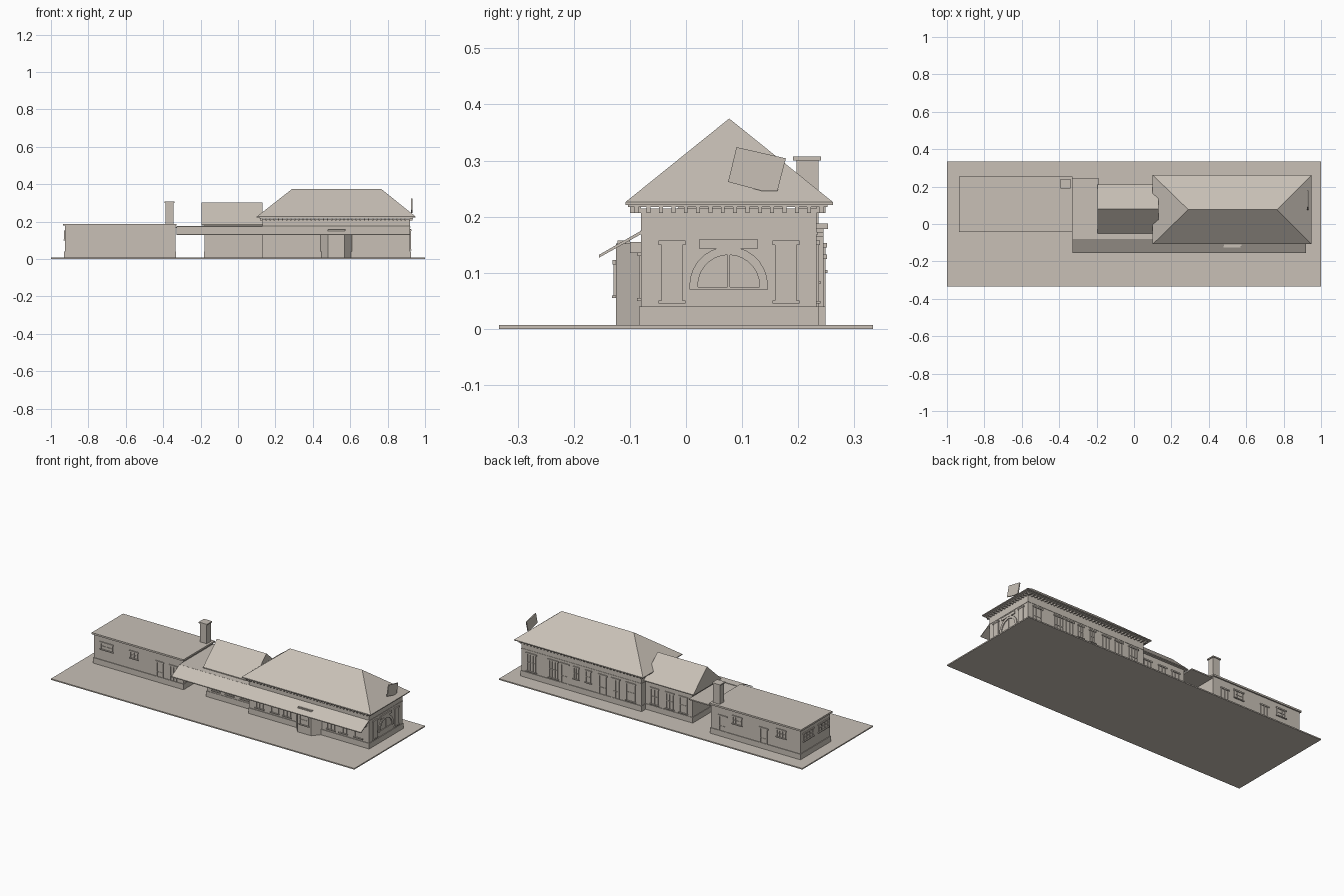
import bpy, bmesh, math
from mathutils import Vector

if "Cube" in bpy.data.objects:
    bpy.data.objects.remove(bpy.data.objects["Cube"], do_unlink=True)

stone = bpy.data.materials.new("warm grey stone")
stone.use_nodes = True
colour = (0.58, 0.53, 0.47, 1)
stone.diffuse_color = colour
stone.node_tree.nodes["Principled BSDF"].inputs["Base Color"].default_value = colour

GROUND = 0.007


def finish(name, bm):
    bmesh.ops.recalc_face_normals(bm, faces=bm.faces)
    mesh = bpy.data.meshes.new(name)
    bm.to_mesh(mesh)
    bm.free()
    mesh.materials.append(stone)
    obj = bpy.data.objects.new(name, mesh)
    bpy.context.scene.collection.objects.link(obj)
    return obj


def add_box(bm, x0, x1, y0, y1, z0, z1):
    verts = bmesh.ops.create_cube(bm, size=1)["verts"]
    for v in verts:
        v.co = Vector((x0 if v.co.x < 0 else x1,
                       y0 if v.co.y < 0 else y1,
                       z0 if v.co.z < 0 else z1))


def boxes(name, items):
    bm = bmesh.new()
    for item in items:
        add_box(bm, *item)
    return finish(name, bm)


def box(name, *size):
    return boxes(name, [size])


def prism(name, outline, offset):
    """Extrude a closed outline along an offset."""
    bm = bmesh.new()
    face = bm.faces.new([bm.verts.new(p) for p in outline])
    moved = bmesh.ops.extrude_face_region(bm, geom=[face])["geom"]
    bmesh.ops.translate(bm, vec=offset,
                        verts=[g for g in moved if isinstance(g, bmesh.types.BMVert)])
    return finish(name, bm)


def on_wall(wall, a0, a1, z0, z1, depth=0.004):
    """Box standing proud of a wall given as (axis, position, outward sign)."""
    axis, pos, sign = wall
    d0, d1 = sorted((pos - sign * 0.002, pos + sign * depth))
    if axis == "y":
        return (a0, a1, d0, d1, z0, z1)
    return (d0, d1, a0, a1, z0, z1)


def opening(name, wall, centre, width, z0, z1, bars=1, sill=True):
    """Raised frame with glazing bars, lintel and sill."""
    a, b, t = centre - width / 2, centre + width / 2, 0.005
    parts = [on_wall(wall, a, a + t, z0, z1), on_wall(wall, b - t, b, z0, z1),
             on_wall(wall, a - t, b + t, z1, z1 + 0.008, 0.006)]
    for i in range(bars):
        m = a + width * (i + 1) / (bars + 1)
        parts.append(on_wall(wall, m - 0.0015, m + 0.0015, z0, z1, 0.003))
    zm = (z0 + z1) / 2
    parts.append(on_wall(wall, a, b, zm - 0.0015, zm + 0.0015, 0.003))
    if sill:
        parts.append(on_wall(wall, a - t, b + t, z0 - 0.005, z0, 0.007))
    boxes(name, parts)


# Ground slab
box("ground_slab", -1, 1, -0.333, 0.333, 0, GROUND)

# Main hall: walls, plinth, string course, eaves
box("main_walls", 0.13, 0.92, -0.08, 0.233, GROUND, 0.215)
box("main_plinth", 0.127, 0.924, -0.084, 0.237, GROUND, 0.04)
box("main_string_course", 0.128, 0.922, -0.082, 0.235, 0.168, 0.173)
box("main_eaves_slab", 0.115, 0.935, -0.103, 0.252, 0.217, 0.225)

# Row of brackets under the eaves
brackets = []
for i in range(37):
    x = 0.125 + i * 0.0219
    brackets += [(x, x + 0.007, -0.1, -0.08, 0.207, 0.218),
                 (x, x + 0.007, 0.233, 0.249, 0.207, 0.218)]
for i in range(16):
    y = -0.092 + i * 0.022
    brackets += [(0.92, 0.933, y, y + 0.007, 0.207, 0.218),
                 (0.117, 0.13, y, y + 0.007, 0.207, 0.218)]
boxes("eaves_brackets", brackets)

# Hipped roof
bm = bmesh.new()
corners = [(0.1, -0.108), (0.95, -0.108), (0.95, 0.262), (0.1, 0.262)]
low = [bm.verts.new((x, y, 0.221)) for x, y in corners]
eave = [bm.verts.new((x, y, 0.226)) for x, y in corners]
west, east = bm.verts.new((0.29, 0.077, 0.375)), bm.verts.new((0.765, 0.077, 0.375))
bm.faces.new(low)
for i in range(4):
    j = (i + 1) % 4
    bm.faces.new((low[i], low[j], eave[j], eave[i]))
for loop in ((eave[0], eave[1], east, west), (eave[1], eave[2], east),
             (eave[2], eave[3], west, east), (eave[3], eave[0], west)):
    bm.faces.new(loop)
finish("hipped_roof", bm)

# Middle wing with gabled roof
box("middle_walls", -0.18, 0.13, -0.035, 0.195, GROUND, 0.185)
box("middle_plinth", -0.183, 0.13, -0.038, 0.198, GROUND, 0.04)
prism("middle_gable_roof", [(-0.195, -0.05, 0.178), (-0.195, 0.21, 0.178),
                            (-0.195, 0.21, 0.183), (-0.195, 0.08, 0.302),
                            (-0.195, -0.05, 0.183)], (0.327, 0, 0))

# Low wing, its flat roof and chimney
box("low_wing_walls", -0.925, -0.335, -0.035, 0.245, GROUND, 0.18)
box("low_wing_plinth", -0.929, -0.332, -0.039, 0.249, GROUND, 0.04)
box("low_wing_roof", -0.935, -0.33, -0.042, 0.253, 0.178, 0.188)
boxes("chimney", [(-0.388, -0.344, 0.197, 0.236, 0.17, 0.3),
                  (-0.393, -0.339, 0.191, 0.241, 0.3, 0.307)])

# Open passage roof
box("passage_roof", -0.333, -0.19, -0.035, 0.245, 0.165, 0.172)

# Platform awning with flat deck behind it
prism("awning", [(-0.33, -0.155, 0.127), (-0.33, -0.155, 0.132),
                 (-0.33, -0.08, 0.175), (-0.33, -0.08, 0.169)], (1.25, 0, 0))
box("awning_deck", -0.33, 0.13, -0.081, -0.034, 0.168, 0.175)
struts = []
for i in range(6):
    x = 0.16 + i * 0.148
    if not 0.43 < x < 0.62:
        struts.append((x, x + 0.005, -0.1, -0.08, 0.135, 0.155))
boxes("awning_brackets", struts)

# Bay window on the platform side
prism("bay_window", [(0.44, -0.078, GROUND), (0.48, -0.125, GROUND),
                     (0.57, -0.125, GROUND), (0.61, -0.078, GROUND)],
      (0, 0, 0.145))
box("bay_top_trim", 0.48, 0.575, -0.122, -0.1, 0.15, 0.158)

# Walls that carry openings
main_front, main_back = ("y", -0.08, -1), ("y", 0.233, 1)
main_east = ("x", 0.92, 1)
mid_front, mid_back = ("y", -0.035, -1), ("y", 0.195, 1)
low_front, low_back = ("y", -0.035, -1), ("y", 0.245, 1)
low_west = ("x", -0.925, -1)

# Main hall openings
for x in (0.2, 0.3, 0.38, 0.67, 0.75, 0.85):
    opening("platform_window", main_front, x, 0.05, 0.055, 0.13)
opening("bay_glazing", ("y", -0.125, -1), 0.525, 0.06, 0.06, 0.115)
for x in (0.2, 0.71, 0.855):
    opening("street_window", main_back, x, 0.06, 0.05, 0.15, 2)
for x in (0.48, 0.56):
    opening("small_street_window", main_back, x, 0.035, 0.085, 0.15)
for x in (0.3, 0.385, 0.635):
    opening("street_door", main_back, x, 0.05, 0.01, 0.15, 1, False)

# Middle wing openings
for x in (-0.12, -0.03, 0.07):
    opening("middle_front_window", mid_front, x, 0.05, 0.055, 0.13)
    opening("middle_back_window", mid_back, x, 0.05, 0.05, 0.14)

# Low wing openings
for x, w in ((-0.84, 0.08), (-0.66, 0.05)):
    opening("low_front_window", low_front, x, w, 0.105, 0.14)
for x in (-0.49, -0.4):
    opening("low_front_door", low_front, x, 0.045, 0.01, 0.125, 1, False)
for x in (-0.51, -0.8):
    opening("low_back_window", low_back, x, 0.06, 0.105, 0.145, 2)
for x in (-0.415, -0.685):
    opening("low_back_door", low_back, x, 0.05, 0.01, 0.125, 1, False)
for y in (0.03, 0.17):
    opening("low_end_window", low_west, y, 0.09, 0.105, 0.145, 2)

# End wall pilasters
pilasters = []
for y in (-0.025, 0.178):
    pilasters += [on_wall(main_east, y - 0.019, y + 0.019, 0.05, 0.15, 0.005),
                  on_wall(main_east, y - 0.024, y + 0.024, 0.15, 0.158, 0.007),
                  on_wall(main_east, y - 0.024, y + 0.024, 0.045, 0.051, 0.007)]
pilasters.append(on_wall(main_east, 0.023, 0.128, 0.143, 0.159, 0.006))
boxes("end_pilasters", pilasters)

# Arched window surround on the end wall
STEPS = 14


def arc(radius, z):
    return [(0.918, 0.076 + radius * math.cos(math.pi * i / STEPS),
             z + radius * math.sin(math.pi * i / STEPS)) for i in range(STEPS + 1)]


outer = [(0.918, 0.146, 0.07)] + arc(0.07, 0.077) + [(0.918, 0.006, 0.07)]
inner = [(0.918, 0.131, 0.07)] + arc(0.055, 0.077) + [(0.918, 0.021, 0.07)]
prism("arch_surround", outer + inner[::-1], (0.007, 0, 0))
boxes("arch_glazing", [on_wall(main_east, 0.02, 0.132, 0.07, 0.075),
                       on_wall(main_east, 0.074, 0.078, 0.07, 0.133)])

# Tilted square panel above the end wall
prism("tilted_panel", [(0.926, 0.075, 0.262), (0.926, 0.09, 0.324),
                       (0.926, 0.178, 0.304), (0.926, 0.163, 0.246),
                       (0.926, 0.135, 0.246)], (0.006, 0, 0))
